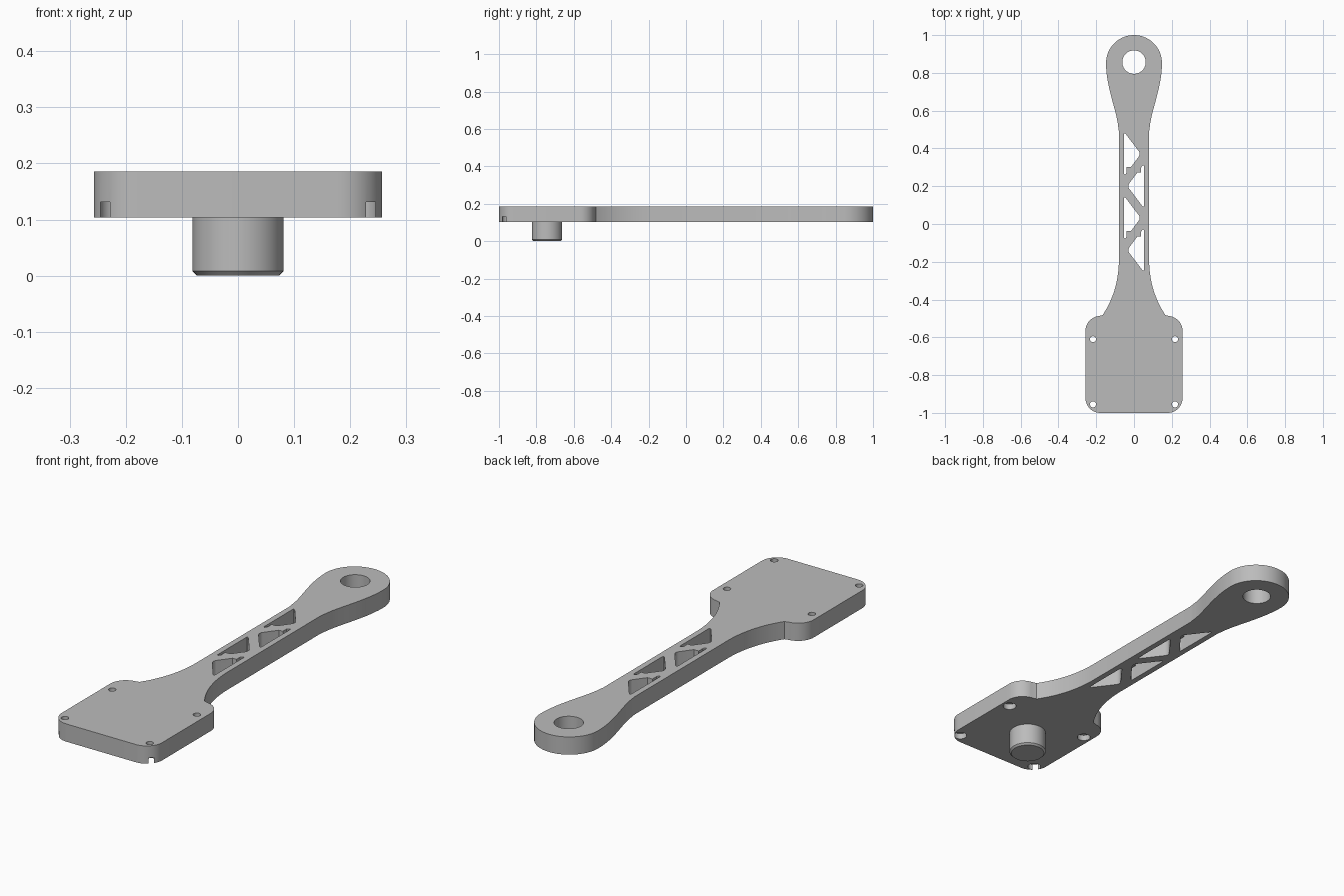
import bpy, bmesh
from math import sin, cos, radians
from mathutils import Vector
from mathutils.geometry import interpolate_bezier

if "Cube" in bpy.data.objects:
    bpy.data.objects.remove(bpy.data.objects["Cube"])

BOTTOM, TOP = 0.104, 0.186

grey = bpy.data.materials.new("plain grey")
grey.use_nodes = True
grey.diffuse_color = (0.5, 0.5, 0.5, 1)
grey.node_tree.nodes["Principled BSDF"].inputs["Base Color"].default_value = (0.5, 0.5, 0.5, 1)


def arc(cx, cy, r, start, end, steps=12):
    angles = [radians(start + (end - start) * i / steps) for i in range(steps + 1)]
    return [(cx + r * cos(a), cy + r * sin(a)) for a in angles]


def circle(cx, cy, r, n=32):
    return arc(cx, cy, r, 0, 360, n)[:-1]


def curve(*points):
    return [p[:2] for p in interpolate_bezier(*[Vector((x, y, 0)) for x, y in points], 14)]


def rounded(corners, r):
    """Polygon with its corners softened."""
    out = []
    for i, c in enumerate(corners):
        p = Vector(c)
        a = p + (Vector(corners[i - 1]) - p).normalized() * r
        b = p + (Vector(corners[(i + 1) % len(corners)]) - p).normalized() * r
        out += curve(a, a.lerp(p, 0.6), b.lerp(p, 0.6), b)[::3] + [tuple(b)]
    return out


def prism(name, outline, z0, z1):
    bm = bmesh.new()
    base = bm.faces.new([bm.verts.new((x, y, z0)) for x, y in outline])
    top = bmesh.ops.extrude_face_region(bm, geom=[base])["geom"]
    bmesh.ops.translate(bm, vec=(0, 0, z1 - z0),
                        verts=[v for v in top if isinstance(v, bmesh.types.BMVert)])
    bmesh.ops.remove_doubles(bm, verts=bm.verts, dist=1e-5)
    bmesh.ops.recalc_face_normals(bm, faces=bm.faces)
    mesh = bpy.data.meshes.new(name)
    bm.to_mesh(mesh)
    bm.free()
    mesh.materials.append(grey)
    obj = bpy.data.objects.new(name, mesh)
    bpy.context.collection.objects.link(obj)
    return obj


def select(obj):
    bpy.ops.object.select_all(action="DESELECT")
    obj.select_set(True)
    bpy.context.view_layer.objects.active = obj


def combine(target, tool, operation):
    mod = target.modifiers.new(operation.title(), "BOOLEAN")
    mod.object, mod.operation, mod.solver = tool, operation, "EXACT"
    select(target)
    bpy.ops.object.modifier_apply(modifier=mod.name)
    bpy.data.objects.remove(tool)


# Body: square plate, flared neck, straight arm and rounded head
half = arc(0.178, -0.921, 0.079, -90, 0)
half += arc(0.178, -0.566, 0.079, 0, 85)
half += curve((0.166, -0.482), (0.125, -0.42), (0.083, -0.33), (0.08, -0.2))
half += [(0.08, 0.49)]
half += curve((0.083, 0.51), (0.09, 0.6), (0.148, 0.72), (0.148, 0.852))
half += arc(0, 0.852, 0.148, 0, 90, 20)[1:]
outline = half + [(-x, y) for x, y in reversed(half[:-1])]
body = prism("arm_body", outline, BOTTOM, TOP)

# Head hole
combine(body, prism("head_hole", circle(0, 0.857, 0.062, 48), 0, 0.3), "DIFFERENCE")

# Screw holes with counterbores underneath
for x in (-0.217, 0.217):
    for y in (-0.61, -0.955):
        combine(body, prism("screw_hole", circle(x, y, 0.016), 0, 0.3), "DIFFERENCE")
        combine(body, prism("counterbore", circle(x, y, 0.029), 0, 0.131), "DIFFERENCE")

# Truss windows, alternating in direction, with small clip bars at the top
for shift in (0, -0.339):
    for side, tip in ((-1, 0.371), (1, 0.201)):
        y = tip + shift
        corners = [(side * 0.053, y + 0.118), (side * 0.053, y - 0.118), (-side * 0.036, y)]
        combine(body, prism("window", rounded(corners, 0.018), 0, 0.3), "DIFFERENCE")
    y = 0.288 + shift
    bar = [(-0.04, y - 0.015), (0.038, y - 0.015), (0.038, y + 0.015), (-0.04, y + 0.015)]
    combine(body, prism("clip_bar", bar, 0.156, TOP), "UNION")

# Round peg under the plate with a chamfered foot
peg = prism("mounting_peg", circle(0, -0.743, 0.081, 64), 0, BOTTOM + 0.01)
bm = bmesh.new()
bm.from_mesh(peg.data)
rim = [e for e in bm.edges if all(v.co.z < 0.001 for v in e.verts)]
bmesh.ops.bevel(bm, geom=rim, offset=0.008, segments=1, affect="EDGES")
bm.to_mesh(peg.data)
bm.free()

for obj in (body, peg):
    select(obj)
    bpy.ops.object.shade_smooth_by_angle(angle=radians(30))
